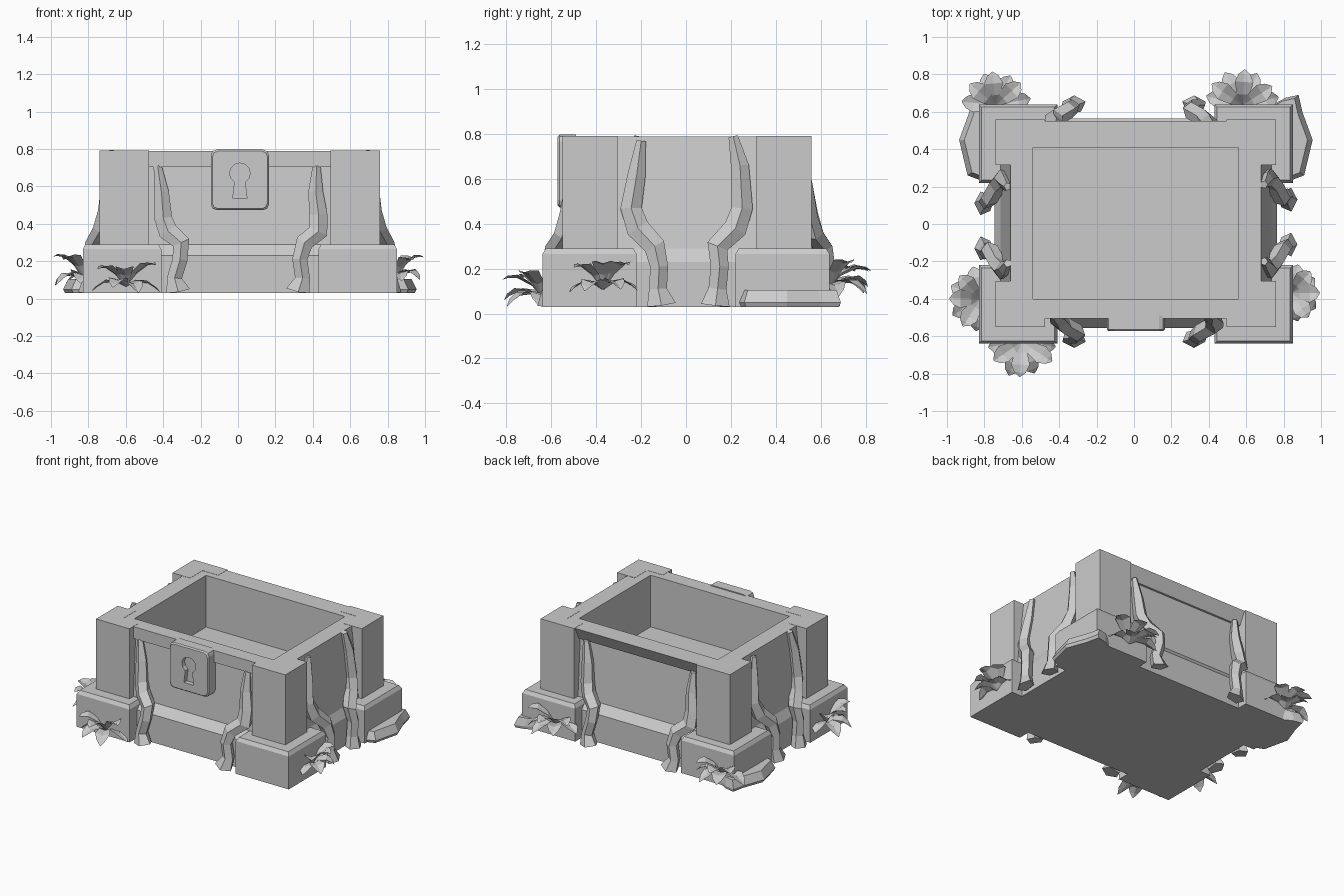
import bpy, bmesh, random
from math import sin, cos, pi, radians
from mathutils import Vector

if "Cube" in bpy.data.objects:
    bpy.data.objects.remove(bpy.data.objects["Cube"])

random.seed(4)
CX, CY = 0.01, 0.005


def make(name, bm):
    bmesh.ops.recalc_face_normals(bm, faces=bm.faces)
    me = bpy.data.meshes.new(name)
    bm.to_mesh(me)
    bm.free()
    ob = bpy.data.objects.new(name, me)
    bpy.context.collection.objects.link(ob)
    return ob


def loft(name, rings):
    """Skin a list of point rings and cap both ends."""
    bm = bmesh.new()
    vs = [[bm.verts.new(p) for p in r] for r in rings]
    n = len(vs[0])
    for a, b in zip(vs, vs[1:]):
        for i in range(n):
            bm.faces.new((a[i], a[(i + 1) % n], b[(i + 1) % n], b[i]))
    bm.faces.new(vs[0])
    bm.faces.new(vs[-1])
    return make(name, bm)


def rect(hx, hy, z, x=CX, y=CY):
    return [(x + i * hx, y + j * hy, z) for i, j in ((-1, -1), (1, -1), (1, 1), (-1, 1))]


# Chest body: plinth, sloping panels, rim and hollow interior
loft("chest_body", [rect(.755, .56, .03), rect(.755, .56, .23), rect(.725, .51, .29),
                    rect(.67, .48, .79), rect(.55, .405, .79), rect(.55, .405, .42)])

# Front rim beam (square) and back rim beam (undercut), flush with the wall top
loft("front_rim", [[(x, -.475, .705), (x, -.505, .705), (x, -.505, .79), (x, -.475, .79)] for x in (-.475, .495)])
loft("back_rim", [[(x, .485, .70), (x, .505, .70), (x, .55, .79), (x, .485, .79)] for x in (-.475, .495)])

# Corner posts (L-shaped around the cavity) and chamfered foot blocks
L = [(.485, .555), (.75, .555), (.75, .31), (.61, .31), (.61, .45), (.485, .45)]
for sx in (-1, 1):
    for sy in (-1, 1):
        loft("corner_post", [[(CX + sx * x, CY + sy * y, z) for x, y in L] for z in (.2, .7915)])
        bx, by = CX + sx * .63, sy * .43
        loft("foot_block", [rect(.21, .21, .03, bx, by), rect(.21, .21, .265, bx, by),
                            rect(.195, .195, .29, bx, by)])

# Rock shards around the outer side of the back blocks
shard = [(.70, .62), (.80, .675), (.87, .69), (.89, .60), (.945, .45), (.90, .26), (.82, .23), (.72, .3)]
for sx in (-1, 1):
    loft("rock_shard", [[(CX + sx * (.6 + (x - .6) * k), .45 + (y - .45) * k, z)
                         for x, y in shard] for k, z in ((.97, .03), (1, .05), (.92, .105))])


# Lock plate with rounded corners and recessed keyhole
def plate(h, v, c, y):
    return [(CX + sx * dx, y, .635 + sz * dz) for sx, sz, dx, dz in (
        (-1, -1, h, v - c), (-1, -1, h - c * .3, v - c * .3), (-1, -1, h - c, v),
        (1, -1, h - c, v), (1, -1, h - c * .3, v - c * .3), (1, -1, h, v - c),
        (1, 1, h, v - c), (1, 1, h - c * .3, v - c * .3), (1, 1, h - c, v),
        (-1, 1, h - c, v), (-1, 1, h - c * .3, v - c * .3), (-1, 1, h, v - c))]


lock = loft("lock_plate", [plate(.155, .162, .03, -.49), plate(.155, .162, .03, -.563),
                           plate(.147, .154, .03, -.572)])
key = [(.055 * cos(radians(a)), .055 * sin(radians(a))) for a in range(-60, 241, 30)]
key += [(-.038, -.135), (.038, -.135)]
cutter = loft("keyhole_cutter", [[(CX + x, y, .67 + z) for x, z in key] for y in (-.6, -.54)])
cutter.hide_render = True
mod = lock.modifiers.new("keyhole", 'BOOLEAN')
mod.operation, mod.object, mod.solver = 'DIFFERENCE', cutter, 'EXACT'
bpy.context.view_layer.objects.active = lock
bpy.ops.object.modifier_apply(modifier="keyhole")
bpy.data.objects.remove(cutter)


# Roots: flattened five-sided tubes crawling down every panel
def root(name, path, uvec, ovec, base, flip=1, grow=1.0):
    offs = (.0, .01, .025, .05, .09, .11, .11, .125)
    half = (.022, .042, .05, .055, .05, .042, .042, .068)
    pts = [(flip * u, z, base + o * grow) for (u, z), o in zip(path, offs)]
    rings = []
    for i, (u, z, o) in enumerate(pts):
        a, b = pts[max(i - 1, 0)], pts[min(i + 1, len(pts) - 1)]
        t = Vector((b[0] - a[0], b[1] - a[1])).normalized()
        w = half[i]
        ring = []
        for k in range(5):
            ang = 2 * pi * k / 5 + .3
            s, d = w * cos(ang), min(w, .05) * .95 * sin(ang)
            p = uvec * (u - t.y * s) + ovec * (o + d)
            ring.append((p.x, p.y, max(.03, z + t.x * s)))
        rings.append(ring)
    loft(name, rings)


X, Y = Vector((1, 0, 0)), Vector((0, 1, 0))
front_a = [(.42, .71), (.415, .57), (.43, .45), (.43, .36), (.355, .30), (.33, .21), (.345, .11), (.32, .035)]
front_b = [(-.43, .71), (-.41, .57), (-.40, .43), (-.375, .36), (-.305, .30), (-.31, .21), (-.34, .11), (-.32, .035)]
side_a = [(-.20, .77), (-.22, .62), (-.245, .47), (-.215, .38), (-.14, .30), (-.12, .21), (-.125, .11), (-.11, .035)]
side_b = [(.21, .79), (.24, .66), (.25, .47), (.22, .38), (.14, .30), (.15, .21), (.14, .11), (.13, .035)]
for p in (front_a, front_b):
    root("front_root", p, X, -Y, .49)
    root("back_root", p, X, Y, .515, -1)
for p in (side_a, side_b):
    root("right_root", p, Y, X, .695, 1, 1.05)
    root("left_root", p, Y, -X, .675, -1, 1.05)


# Plants: fans of broad, folded, drooping leaves in a low and a high tier
def plant(name, x, y, z, facing, size=.17, lift=0.0, count=7):
    bm = bmesh.new()
    for i in range(count):
        az = radians(facing - 78 + 156 * i / (count - 1) + random.uniform(-6, 6))
        d, s = Vector((cos(az), sin(az), 0)), Vector((-sin(az), cos(az), 0))
        n = size * random.uniform(.92, 1)
        rise = (.12, .21)[i % 2] + lift + random.uniform(-.02, .02)
        rows = []
        for t, w in ((0, .008), (.3, .034), (.65, .05), (.87, .032), (1, .003)):
            c = Vector((x, y, z)) + d * n * t
            c.z += rise * t * 1.3 - .17 * t * t
            row = []
            for k in (-1, 0, 1):
                q = c + s * w * k
                q.z = max(0, q.z + abs(k) * w * .3)
                row.append(bm.verts.new(q))
            rows.append(row)
        for a, b in zip(rows, rows[1:]):
            for k in (0, 1):
                bm.faces.new((a[k], a[k + 1], b[k + 1], b[k]))
    make(name, bm)


plant("front_plant", -.60, -.63, .06, -90, .195)
plant("left_plant", -.82, -.40, .10, 180, .18)
plant("right_plant", .84, -.37, .10, 0, .16, .02)
plant("back_right_plant", .58, .635, .11, 90, .20)
plant("back_left_plant", -.74, .635, .11, 90, .19)
